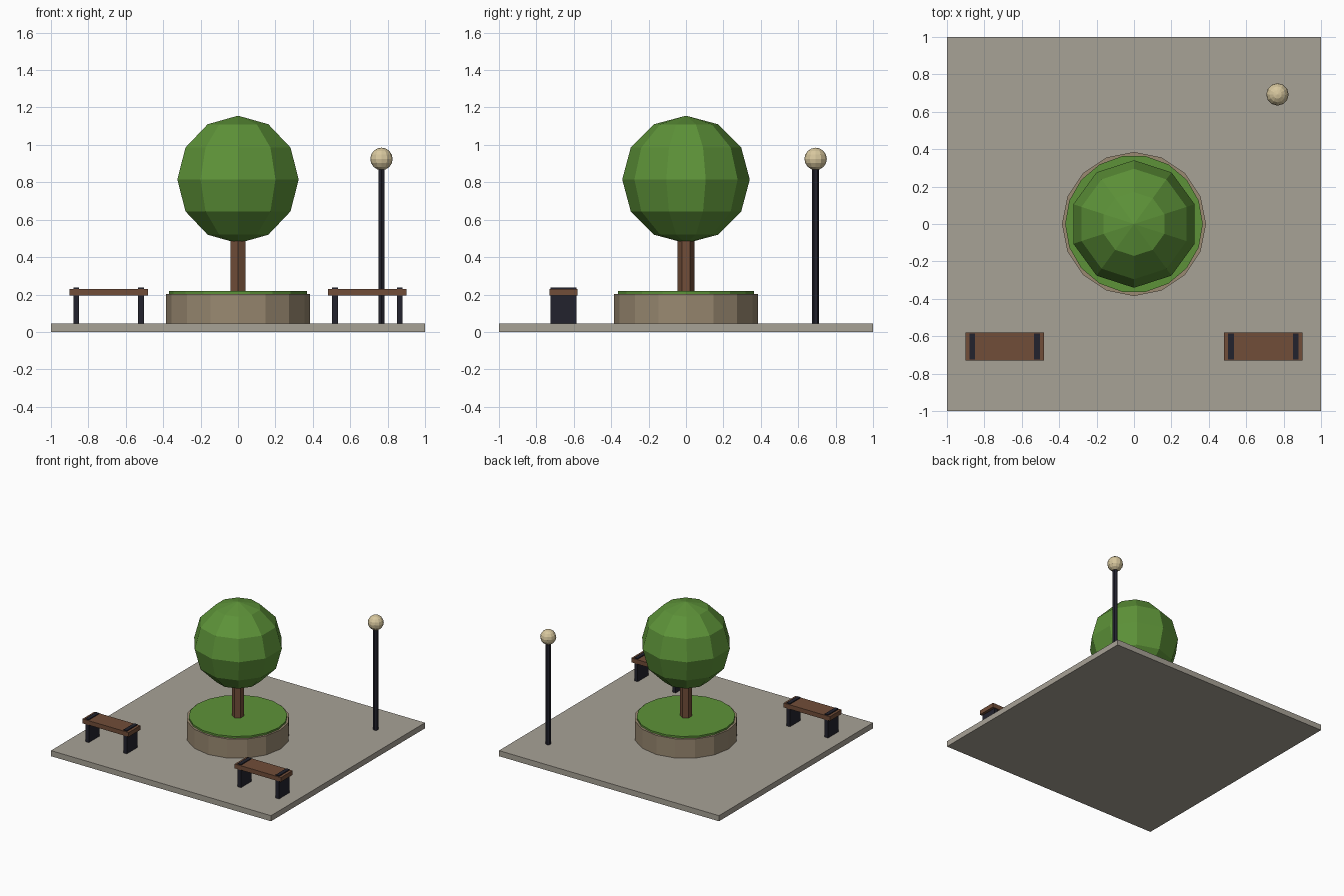
import bpy
import bmesh
from math import sin, cos, pi
from mathutils import Matrix, Vector

default = bpy.data.objects.get("Cube")
if default:
    bpy.data.objects.remove(default, do_unlink=True)


def material(name, r, g, b):
    m = bpy.data.materials.new(name)
    m.use_nodes = True
    m.diffuse_color = (r, g, b, 1)
    m.node_tree.nodes["Principled BSDF"].inputs["Base Color"].default_value = (r, g, b, 1)
    return m


paving = material("paving grey", 0.39, 0.36, 0.305)
stone = material("planter stone", 0.32, 0.25, 0.165)
green = material("leaf green", 0.11, 0.29, 0.04)
wood = material("brown wood", 0.165, 0.075, 0.04)
iron = material("dark iron", 0.016, 0.016, 0.026)
glow = material("lamp cream", 0.68, 0.57, 0.34)


def finish(bm, name, mat, location):
    bmesh.ops.recalc_face_normals(bm, faces=bm.faces)
    mesh = bpy.data.meshes.new(name)
    bm.to_mesh(mesh)
    bm.free()
    mesh.materials.append(mat)
    ob = bpy.data.objects.new(name, mesh)
    ob.location = location
    bpy.context.collection.objects.link(ob)
    return ob


def box(name, mat, location, size):
    bm = bmesh.new()
    bmesh.ops.create_cube(bm, size=1, matrix=Matrix.Diagonal((*size, 1)))
    return finish(bm, name, mat, location)


def lathe(name, mat, location, profile, sides, start=pi / 2):
    """Flat-faced solid of revolution from (radius, height) points."""
    bm = bmesh.new()
    verts = [bm.verts.new((r * cos(start), r * sin(start), z)) for r, z in profile]
    edges = [bm.edges.new(pair) for pair in zip(verts, verts[1:])]
    bmesh.ops.spin(bm, geom=verts + edges, cent=Vector(), axis=(0, 0, 1),
                   angle=2 * pi, steps=sides)
    bmesh.ops.remove_doubles(bm, verts=bm.verts, dist=0.0005)
    # merge the fan triangles of flat caps
    bmesh.ops.dissolve_limit(bm, angle_limit=0.001, verts=bm.verts, edges=bm.edges)
    return finish(bm, name, mat, location)


def column(name, mat, x, y, bottom, top, radius, sides, start=pi / 2):
    profile = [(0, bottom), (radius, bottom), (radius, top), (0, top)]
    return lathe(name, mat, (x, y, 0), profile, sides, start)


def ball(name, mat, location, radius, sides, rings):
    angles = [pi * i / rings for i in range(rings + 1)]
    profile = [(radius * sin(a), -radius * cos(a)) for a in angles]
    return lathe(name, mat, location, profile, sides)


GROUND = 0.046

# Paved square
box("paving_slab", paving, (0, 0, GROUND / 2), (2, 2, GROUND))

# Planter with tree
column("planter", stone, 0, 0, GROUND, 0.203, 0.385, 16)
column("planter_grass", green, 0, 0, 0.19, 0.218, 0.368, 18, 0)
column("tree_trunk", wood, 0, 0, 0.2, 0.55, 0.045, 6)
ball("tree_foliage", green, (0, 0, 0.815), 0.341, 10, 6)

# Street lamp
LAMP_X, LAMP_Y = 0.767, 0.693
column("lamp_post", iron, LAMP_X, LAMP_Y, GROUND, 0.9, 0.019, 6)
ball("lamp_globe", glow, (LAMP_X, LAMP_Y, 0.925), 0.06, 12, 8)

# Pair of benches
for side, label in ((-1, "right"), (1, "left")):
    x, y = side * 0.692, -0.655
    box(label + "_bench_seat", wood, (x, y, 0.212), (0.42, 0.152, 0.036))
    for offset, end in ((-0.173, "a"), (0.173, "b")):
        box(f"{label}_bench_leg_{end}", iron, (x + offset, y, (GROUND + 0.237) / 2),
            (0.031, 0.138, 0.237 - GROUND))
